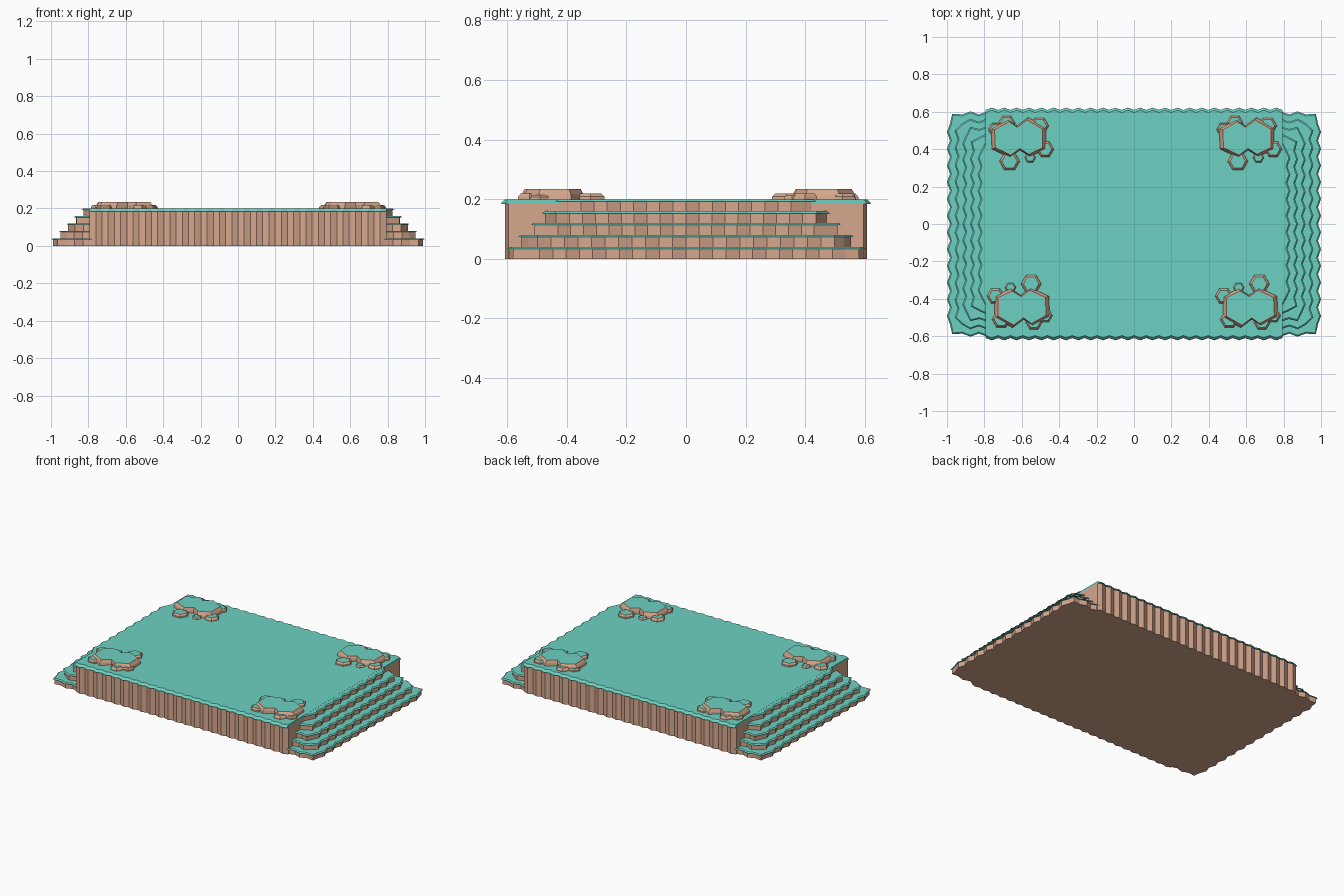
import bpy, bmesh, math

if "Cube" in bpy.data.objects:
    bpy.data.objects.remove(bpy.data.objects["Cube"])

def material(name, rgb):
    m = bpy.data.materials.new(name)
    m.diffuse_color = (*rgb, 1)
    m.use_nodes = True
    m.node_tree.nodes["Principled BSDF"].inputs["Base Color"].default_value = m.diffuse_color
    return m

STONE = material("stone", (0.67, 0.39, 0.27))
TEAL = material("teal", (0.155, 0.64, 0.54))

def loft(name, rings, teal_from):
    """Skin stacked rings; bands from index teal_from up, and the lid, are teal."""
    bm = bmesh.new()
    loops = [[bm.verts.new(p) for p in r] for r in rings]
    n = len(loops[0])
    bm.faces.new(loops[0][::-1])
    for b, (lo, hi) in enumerate(zip(loops, loops[1:])):
        for i in range(n):
            j = (i + 1) % n
            f = bm.faces.new((lo[i], lo[j], hi[j], hi[i]))
            f.material_index = int(b >= teal_from)
    bm.faces.new(loops[-1]).material_index = 1
    bmesh.ops.recalc_face_normals(bm, faces=bm.faces)
    me = bpy.data.meshes.new(name)
    bm.to_mesh(me)
    bm.free()
    me.materials.append(STONE)
    me.materials.append(TEAL)
    ob = bpy.data.objects.new(name, me)
    bpy.context.collection.objects.link(ob)
    return ob

# central platform: zigzag front and back walls, straight ends, drooping teal lip
def platform_ring(out, z, w=0.793, n=48):
    def y(i):
        return 0.602 + out + (0.006 if i % 2 else -0.006)
    front = [(-w + 2 * w * i / n, -y(i), z) for i in range(n + 1)]
    return front + [(-px, -py, z) for px, py, _ in front]

loft("platform", [platform_ring(0, 0), platform_ring(0, 0.188),
                  platform_ring(0.014, 0.184), platform_ring(0.0, 0.2)], 1)

# stepped ends: half rounded rectangles with zigzag edges
def step_ring(X, Y, out, z, r=0.05, x0=0.74, seg=0.044):
    a, q, s = X - r - x0, math.pi * r / 2, 2 * (Y - r)
    total = 2 * a + 2 * q + s
    n = 2 * round(total / seg / 2)
    pts = []
    for i in range(n + 1):
        d = total * i / n
        if d < a:
            p, t = (x0 + d, -Y + r), -math.pi / 2
        elif d < a + q:
            p, t = (X - r, -Y + r), -math.pi / 2 + (d - a) / r
        elif d < a + q + s:
            p, t = (X - r, -Y + r + d - a - q), 0
        elif d < a + 2 * q + s:
            p, t = (X - r, Y - r), (d - a - q - s) / r
        else:
            p, t = (X - r - (d - a - 2 * q - s), Y - r), math.pi / 2
        k = r + out + (0.008 if i % 2 else -0.008)
        pts.append((p[0] + k * math.cos(t), p[1] + k * math.sin(t), z))
    return pts

for i in range(5):
    X, Y, z = 0.982 - 0.041 * i, 0.584 - 0.039 * i, 0.04 * i
    top = z + 0.04 - (0.0006 if i == 4 else 0)
    rings = [step_ring(X, Y, o, h) for o, h in
             ((0, max(0, z - 0.002)), (0, z + 0.034), (0.010, z + 0.033), (0.002, top))]
    for side, sx in (("right", 1), ("left", -1)):
        loft(f"step_{side}_{i + 1}", [[(sx * x, y, h) for x, y, h in r] for r in rings], 1)

# rock clusters: one double-hexagon rock with smaller hexagonal stones around it
ROCK = [(-.15, .05), (-.06, .1), (-.01, .065), (.05, .11), (.145, .055),
        (.145, -.06), (.06, -.1), (.005, -.065), (-.05, -.105), (-.145, -.06)]
STONES = [(-.05, -.125, .055, .019), (.06, -.105, .03, .012), (.14, -.06, .047, .019),
          (-.065, .08, .045, .019), (.11, .065, .05, .019), (-.125, .045, .04, .015)]

def rock(name, outline, cx, cy, turn, height, inset):
    rings = []
    for s, z in ((1, 0.198), (0.97, 0.2 + height * 0.45),
                 (1 - inset, 0.2 + height), (0.97 - inset, 0.2 + height)):
        rings.append([(cx + turn * s * x, cy + turn * s * y, z) for x, y in outline])
    ob = loft(name, rings, 3)
    return ob

for label, cx, cy, turn in (("back_left", -.615, .46, 1), ("back_right", .605, .46, 1),
                            ("front_left", -.6, -.445, -1), ("front_right", .62, -.445, -1)):
    rock(f"rock_{label}", ROCK, cx, cy, turn, 0.035, 0.13)
    for k, (x, y, r, h) in enumerate(STONES):
        hexagon = [(r * math.cos(math.radians(60 * a)), r * math.sin(math.radians(60 * a)))
                   for a in range(6)]
        rock(f"small_stone_{label}_{k + 1}", hexagon, cx + turn * x, cy + turn * y, turn, h, 0.25)
